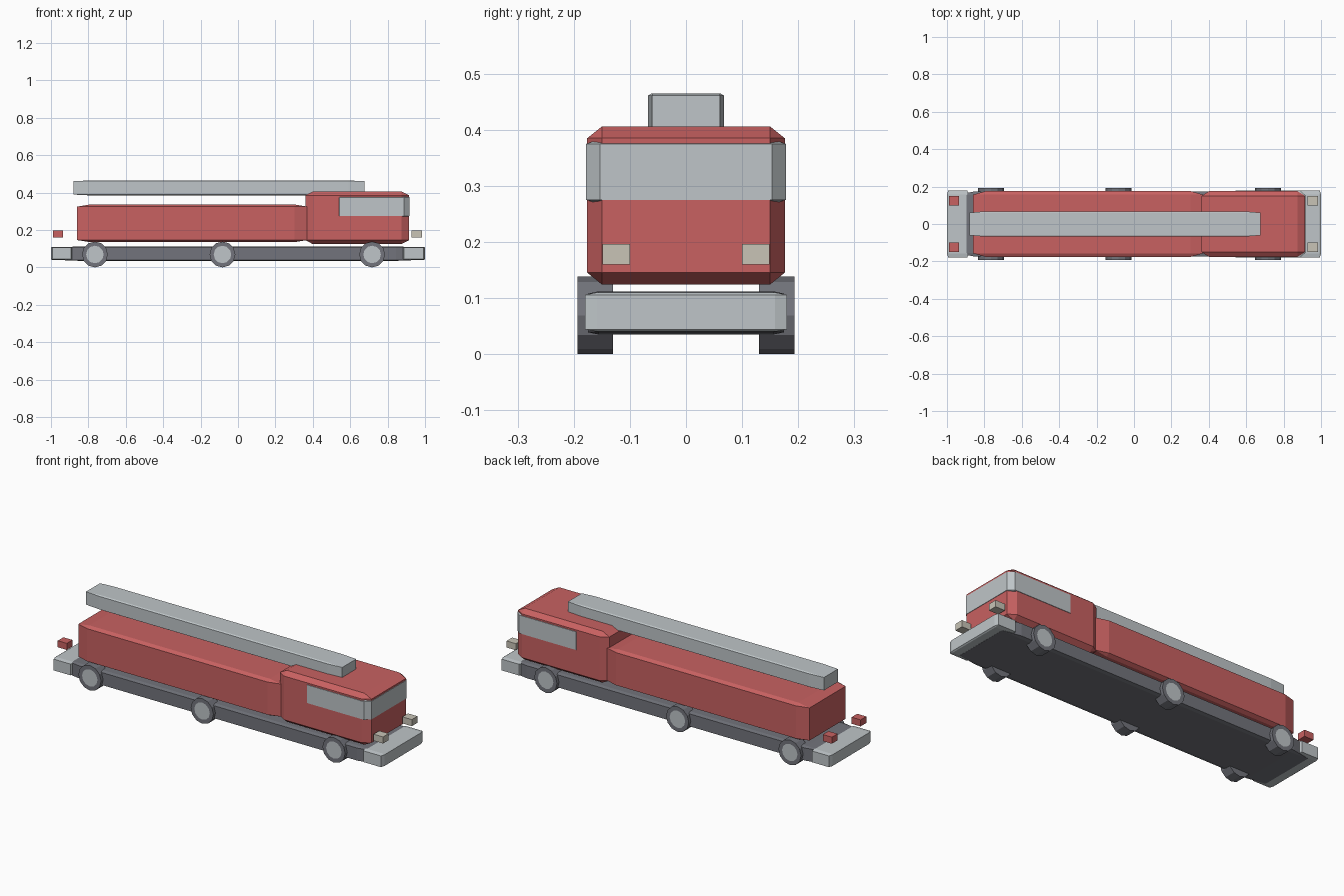
import bpy
import bmesh
import math

default = bpy.data.objects.get("Cube")
if default:
    bpy.data.objects.remove(default, do_unlink=True)


def material(name, r, g, b):
    mat = bpy.data.materials.new(name)
    mat.use_nodes = True
    mat.diffuse_color = (r, g, b, 1)
    bsdf = next(n for n in mat.node_tree.nodes if n.type == 'BSDF_PRINCIPLED')
    bsdf.inputs["Base Color"].default_value = (r, g, b, 1)
    return mat


RED = material("red paint", 0.58, 0.12, 0.12)
SILVER = material("silver", 0.52, 0.56, 0.58)
DARK = material("dark grey", 0.17, 0.175, 0.2)
CREAM = material("cream lamp", 0.58, 0.55, 0.47)


def finish(name, bm, mats):
    mesh = bpy.data.meshes.new(name)
    bmesh.ops.recalc_face_normals(bm, faces=bm.faces[:])
    bm.to_mesh(mesh)
    bm.free()
    for mat in mats:
        mesh.materials.append(mat)
    obj = bpy.data.objects.new(name, mesh)
    bpy.context.collection.objects.link(obj)
    return obj


def box(name, mat, x, y, z, chamfer=0.0):
    """Box between (min, max) ranges; the chamfer is in proportion to each side."""
    bm = bmesh.new()
    bmesh.ops.create_cube(bm, size=2)
    if chamfer:
        bmesh.ops.bevel(bm, geom=bm.edges[:], offset=chamfer, segments=1,
                        affect='EDGES', profile=0.5)
    for v in bm.verts:
        for axis, (low, high) in enumerate((x, y, z)):
            v.co[axis] = (low + high) / 2 + v.co[axis] * (high - low) / 2
    return finish(name, bm, [mat])


def wheel(name, x, side):
    """Twelve-sided tyre with an inset hub disc on the outer face."""
    bm = bmesh.new()
    radius, width = 0.069, 0.063
    bmesh.ops.create_cone(bm, cap_ends=True, segments=12, radius1=radius,
                          radius2=radius, depth=width)
    outer = max(bm.faces, key=lambda f: f.calc_center_median().z)
    bmesh.ops.inset_region(bm, faces=[outer], thickness=0.022)
    outer.material_index = 1
    for v in bm.verts:
        px, py, pz = v.co
        v.co = (x + px, side * (0.1615 + pz), radius + py)
    return finish(name, bm, [DARK, SILVER])


# Chassis and bumpers
box("chassis", DARK, (-0.95, 0.95), (-0.175, 0.175), (0.035, 0.112), 0.11)
box("front_bumper", SILVER, (0.88, 1.0), (-0.18, 0.18), (0.04, 0.11), 0.12)
box("rear_bumper", SILVER, (-1.0, -0.885), (-0.18, 0.18), (0.04, 0.11), 0.12)

# Bodywork
box("rear_body", RED, (-0.86, 0.37), (-0.176, 0.176), (0.135, 0.336), 0.11)
box("cab", RED, (0.36, 0.915), (-0.176, 0.176), (0.124, 0.406), 0.15)
box("cab_windows", SILVER, (0.515, 0.917), (-0.178, 0.178), (0.267, 0.383), 0.14)
box("roof_ladder", SILVER, (-0.88, 0.675), (-0.068, 0.068), (0.385, 0.465), 0.11)

# Lamps and wheels on both sides
for side, label in ((1, "left"), (-1, "right")):
    ys = sorted((side * 0.1, side * 0.149))
    box("headlight_" + label, CREAM, (0.928, 0.985), ys, (0.16, 0.196))
    box("tail_light_" + label, RED, (-0.99, -0.935), ys, (0.16, 0.196))
    for place, x in (("rear", -0.765), ("middle", -0.083), ("front", 0.717)):
        wheel(place + "_wheel_" + label, x, side)
